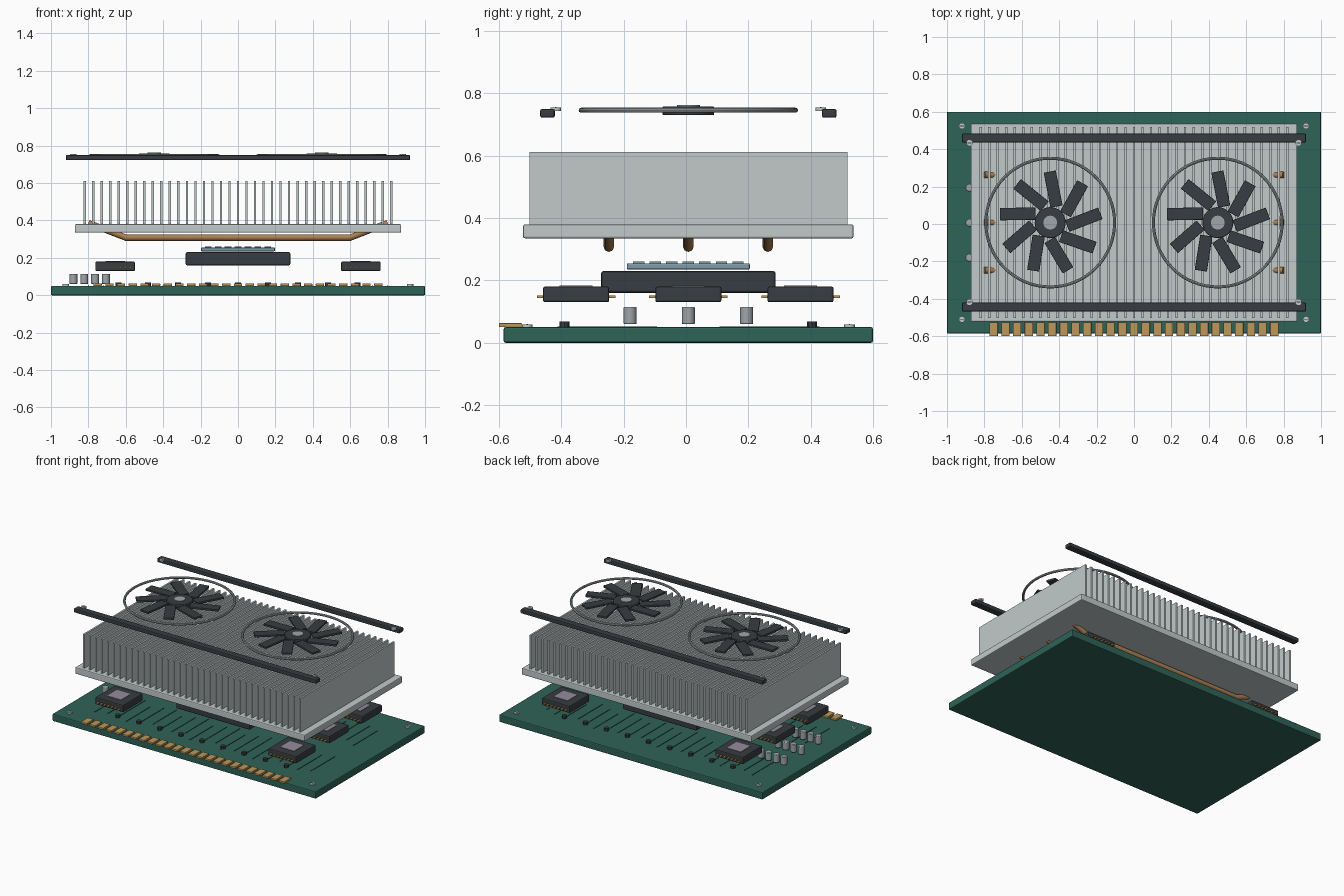
import bpy, bmesh, math
from mathutils import Matrix, Vector

if "Cube" in bpy.data.objects:
    bpy.data.objects.remove(bpy.data.objects["Cube"])

CY = 0.0075  # shared centre line of the stack in y


def mat(name, r, g, b):
    m = bpy.data.materials.new(name)
    m.diffuse_color = (r, g, b, 1)
    m.use_nodes = True
    m.node_tree.nodes["Principled BSDF"].inputs["Base Color"].default_value = m.diffuse_color
    return m


GREEN = mat("board_green", 0.028, 0.125, 0.095)
TRACE = mat("trace_green", 0.012, 0.05, 0.04)
DARK = mat("dark_plastic", 0.04, 0.046, 0.052)
ALU = mat("aluminium", 0.54, 0.59, 0.59)
STEEL = mat("steel", 0.35, 0.38, 0.4)
COPPER = mat("copper", 0.42, 0.22, 0.085)
GOLD = mat("gold", 0.52, 0.31, 0.1)
DIE = mat("die_blue", 0.2, 0.33, 0.38)
MAUVE = mat("die_mauve", 0.3, 0.26, 0.33)


def finish(name, bm, material, bevel=0, smooth=False):
    me = bpy.data.meshes.new(name)
    bm.to_mesh(me)
    bm.free()
    ob = bpy.data.objects.new(name, me)
    bpy.context.collection.objects.link(ob)
    me.materials.append(material)
    if bevel:
        mod = ob.modifiers.new("bevel", 'BEVEL')
        mod.width, mod.segments = bevel, 2
    if smooth:
        bpy.context.view_layer.objects.active = ob
        ob.select_set(True)
        bpy.ops.object.shade_smooth_by_angle(angle=math.radians(35))
        ob.select_set(False)
    return ob


def boxes(name, items, material, bevel=0):
    """items: (x, y, z0, z1, width, depth[, angle])"""
    bm = bmesh.new()
    for x, y, z0, z1, w, d, *a in items:
        m = Matrix.Translation((x, y + CY, (z0 + z1) / 2))
        m = m @ Matrix.Rotation(a[0] if a else 0, 4, 'Z') @ Matrix.Diagonal((w, d, z1 - z0, 1))
        bmesh.ops.create_cube(bm, size=1, matrix=m)
    return finish(name, bm, material, bevel)


def cylinders(name, items, material, sides=24, bevel=0):
    """items: (x, y, z0, z1, radius)"""
    bm = bmesh.new()
    for x, y, z0, z1, r in items:
        bmesh.ops.create_cone(bm, cap_ends=True, segments=sides, radius1=r, radius2=r, depth=z1 - z0,
                              matrix=Matrix.Translation((x, y + CY, (z0 + z1) / 2)))
    return finish(name, bm, material, bevel, smooth=sides > 8)


def ring(name, x, y, z, R, r, material, n=64, k=8):
    bm = bmesh.new()
    loops = []
    for i in range(n):
        a = 2 * math.pi * i / n
        loops.append([bm.verts.new((x + (R + r * math.cos(t)) * math.cos(a),
                                    y + CY + (R + r * math.cos(t)) * math.sin(a),
                                    z + r * math.sin(t)))
                      for t in (2 * math.pi * j / k for j in range(k))])
    for i in range(n):
        A, B = loops[i], loops[(i + 1) % n]
        for j in range(k):
            bm.faces.new((A[j], B[j], B[(j + 1) % k], A[(j + 1) % k]))
    return finish(name, bm, material, smooth=True)


# circuit board with edge contacts and traces
boxes("circuit_board", [(0, 0, 0, 0.05, 2, 1.185)], GREEN, 0.006)
boxes("edge_contacts", [(-0.75 + i * 0.0625, -0.5705, 0.05, 0.063, 0.044, 0.074) for i in range(25)], GOLD, 0.002)
boxes("traces", [(-0.8 + i * 0.08, s * (0.29 - 0.03 * (i % 3)), 0.049, 0.052, 0.006, 0.26)
                 for i in range(21) for s in (-1, 1)], TRACE)

# small board components
cylinders("small_components", [(-0.64 + i * 0.16, s * 0.397, 0.05, 0.068, 0.016)
                               for i in range(9) for s in (-1, 1)], DARK, 8)
cylinders("capacitors", [(-0.88 + i * 0.058, j * 0.187, 0.06, 0.115, 0.021)
                         for i in range(4) for j in (-1, 0, 1)], STEEL, 20, 0.003)

# memory chips with pins and top pads
chips = [(sx * 0.657, j * 0.36) for sx in (-1, 1) for j in (-1, 0, 1)]
boxes("memory_chips", [(x, y, 0.13, 0.18, 0.212, 0.212) for x, y in chips], DARK, 0.006)
boxes("memory_pads", [(x, y, 0.17, 0.183, 0.105, 0.105) for x, y in chips], MAUVE)
boxes("memory_pins", [(x + (k - 3) * 0.027, y + s * 0.111, 0.144, 0.152, 0.012, 0.03)
                      for x, y in chips for k in range(7) for s in (-1, 1)], GOLD)

# main processor package and die
boxes("processor_package", [(0, 0, 0.16, 0.23, 0.56, 0.56)], DARK, 0.008)
boxes("processor_die", [(0, 0, 0.235, 0.255, 0.395, 0.395)], DIE, 0.005)
boxes("die_tiles", [(i * 0.053, j * 0.053, 0.25, 0.26, 0.036, 0.036)
                    for i in range(-3, 4) for j in range(-3, 4)], DIE)

# heatsink base and fins
boxes("heatsink_base", [(0, 0, 0.335, 0.38, 1.745, 1.06)], ALU, 0.006)
boxes("heatsink_fins", [(-0.82 + i * 1.64 / 36, 0, 0.375, 0.612, 0.012, 1.02) for i in range(37)], ALU)

# bent heat pipes
for n, y in enumerate((-0.255, 0, 0.255)):
    cu = bpy.data.curves.new("heat_pipe", 'CURVE')
    cu.dimensions = '3D'
    cu.bevel_depth, cu.bevel_resolution, cu.use_fill_caps = 0.017, 2, True
    sp = cu.splines.new('POLY')
    path = [(-0.8, 0.386), (-0.6, 0.308), (0.6, 0.308), (0.8, 0.386)]
    sp.points.add(len(path) - 1)
    for p, (x, z) in zip(sp.points, path):
        p.co = (x, y + CY, z, 1)
    cu.materials.append(COPPER)
    bpy.context.collection.objects.link(bpy.data.objects.new(f"heat_pipe_{n + 1}", cu))

# two fans: ring, hub, cap and nine swept blades
for side, x in (("left", -0.448), ("right", 0.448)):
    ring(f"fan_ring_{side}", x, 0, 0.746, 0.344, 0.008, STEEL)
    cylinders(f"fan_hub_{side}", [(x, 0, 0.73, 0.758, 0.083)], DARK, 32, 0.004)
    cylinders(f"fan_cap_{side}", [(x, 0, 0.75, 0.763, 0.037)], STEEL, 24)
    blades = []
    for i in range(9):
        a = math.radians(5 + 40 * i)
        blades.append((x + 0.18 * math.cos(a), 0.18 * math.sin(a), 0.739, 0.753,
                       0.19, 0.066, a + math.radians(16)))
    boxes(f"fan_blades_{side}", blades, DARK, 0.003)

# shroud rails
boxes("shroud_rails", [(0, s * 0.452, 0.722, 0.75, 1.84, 0.047) for s in (-1, 1)], DARK, 0.006)

# slotted screws on rails and board corners
screws = [(sx * 0.88, sy * 0.425, 0.744, 0.755) for sx in (-1, 1) for sy in (-1, 1)]
screws += [(sx * 0.92, sy * 0.517, 0.048, 0.059) for sx in (-1, 1) for sy in (-1, 1)]
cylinders("screws", [(*s, 0.017) for s in screws], ALU, 16)
boxes("screw_slots", [(x, y, z1 - 0.002, z1 + 0.001, 0.022, 0.004) for x, y, z0, z1 in screws], DARK)
